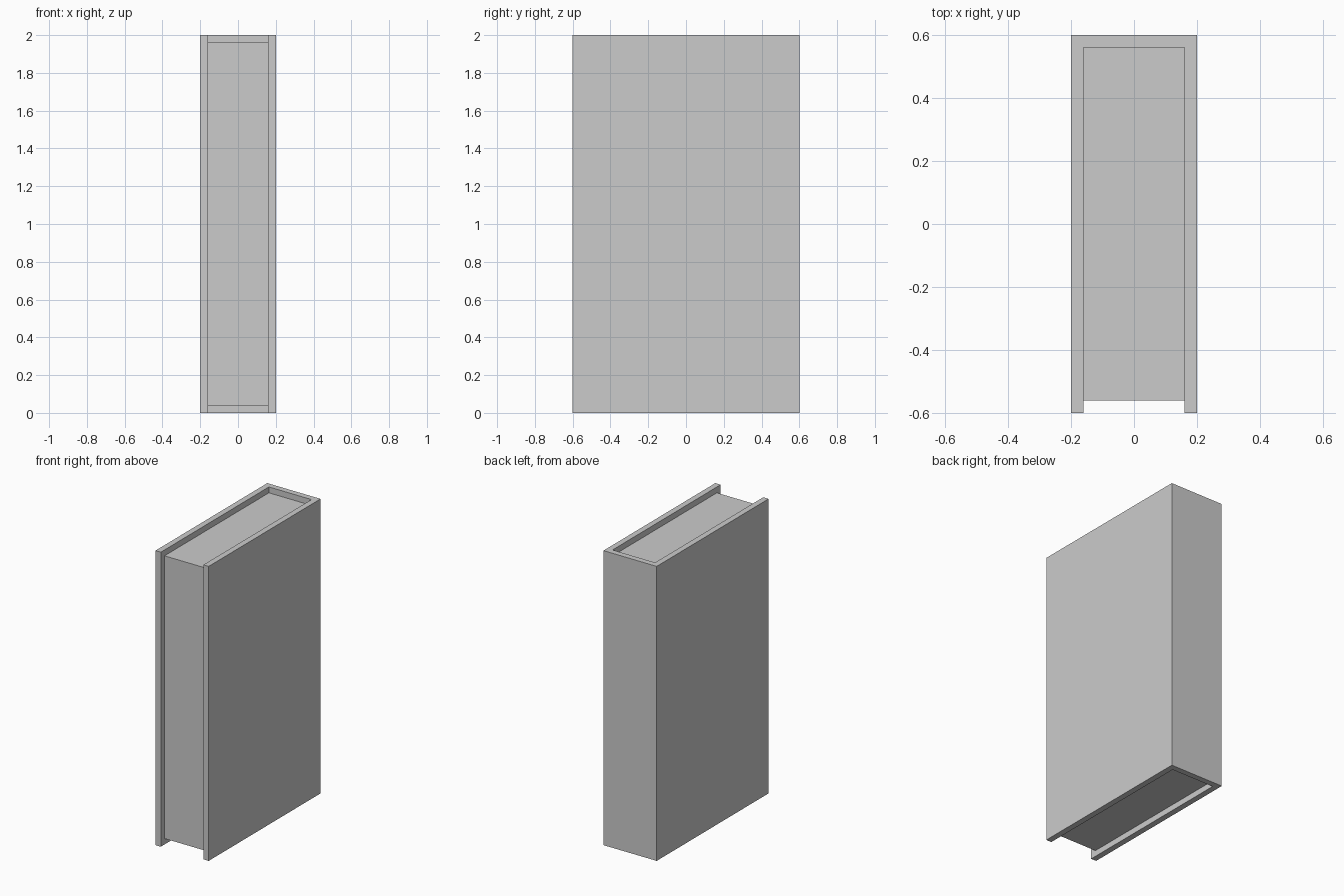
import bpy
import bmesh

if "Cube" in bpy.data.objects:
    bpy.data.objects.remove(bpy.data.objects["Cube"])

W, D, H = 0.4, 1.2, 2.0   # overall size
T = 0.04                  # cover thickness and page inset


def prism(name, profile, z0, z1):
    """Extrude a counter-clockwise xy outline from z0 up to z1."""
    bm = bmesh.new()
    base = bm.faces.new([bm.verts.new((x, y, z0)) for x, y in profile])
    top = bmesh.ops.extrude_face_region(bm, geom=[base], use_keep_orig=True)
    verts = [v for v in top["geom"] if isinstance(v, bmesh.types.BMVert)]
    bmesh.ops.translate(bm, verts=verts, vec=(0, 0, z1 - z0))
    bmesh.ops.recalc_face_normals(bm, faces=bm.faces)
    mesh = bpy.data.meshes.new(name)
    bm.to_mesh(mesh)
    bm.free()
    obj = bpy.data.objects.new(name, mesh)
    bpy.context.collection.objects.link(obj)
    return obj


x, y = W / 2, D / 2
xi, yi = x - T, y - T

# Cover: two boards joined by the spine at the back, as one U-shaped outline
prism("book_cover", [(-x, -y), (-xi, -y), (-xi, yi), (xi, yi),
                     (xi, -y), (x, -y), (x, y), (-x, y)], 0, H)

# Page block: recessed at top, bottom and fore-edge
prism("page_block", [(-xi, -yi), (xi, -yi), (xi, yi), (-xi, yi)], T, H - T)
